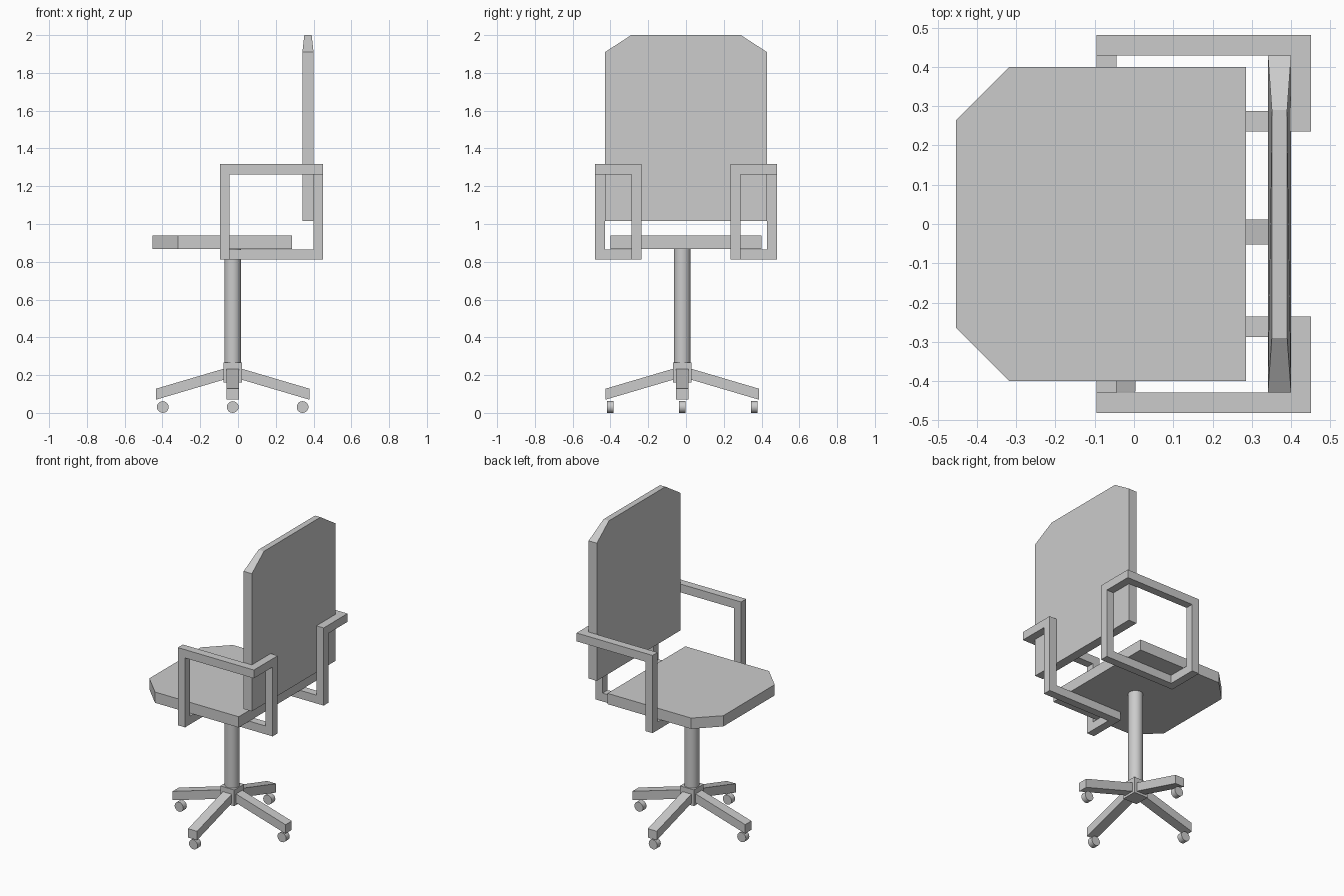
import bpy, bmesh, math
from mathutils import Vector, Matrix

if "Cube" in bpy.data.objects:
    bpy.data.objects.remove(bpy.data.objects["Cube"])

CX, CY = -0.028, -0.02   # centre of the pedestal


def make_object(name, bm):
    bmesh.ops.recalc_face_normals(bm, faces=bm.faces)
    mesh = bpy.data.meshes.new(name)
    bm.to_mesh(mesh)
    bm.free()
    ob = bpy.data.objects.new(name, mesh)
    bpy.context.collection.objects.link(ob)
    return ob


def prism(points, direction):
    """Extrude a flat outline along a direction."""
    bm = bmesh.new()
    face = bm.faces.new([bm.verts.new(p) for p in points])
    out = bmesh.ops.extrude_face_region(bm, geom=[face], use_keep_orig=True)
    verts = [g for g in out["geom"] if isinstance(g, bmesh.types.BMVert)]
    bmesh.ops.translate(bm, verts=verts, vec=direction)
    return bm


def cylinder(name, radius, depth, loc, sides, rot=(0, 0, 0)):
    bpy.ops.mesh.primitive_cylinder_add(vertices=sides, radius=radius, depth=depth,
                                        location=loc, rotation=rot)
    ob = bpy.context.object
    ob.name = name
    bpy.ops.object.shade_smooth_by_angle(angle=math.radians(35))
    return ob


# Seat with clipped front corners
outline = [(0.285, -0.4), (0.285, 0.4), (-0.317, 0.4),
           (-0.453, 0.264), (-0.453, -0.264), (-0.317, -0.4)]
make_object("seat", prism([(x, y, 0.868) for x, y in outline], (0, 0, 0.07)))

# Backrest with clipped top corners, thinner at the top edge
outline = [(-0.429, 1.015), (0.429, 1.015), (0.429, 1.91),
           (0.29, 2.0), (-0.29, 2.0), (-0.429, 1.91)]
bm = prism([(0.341, y, z) for y, z in outline], (0.059, 0, 0))
for v in bm.verts:
    if v.co.z > 1.95:
        v.co.x += 0.01 if v.co.x < 0.37 else -0.01
make_object("backrest", bm)

# Armrest: square bar swept along a closed path with mitred corners
path = [Vector(p) for p in [(-0.07, 0.455, 1.29), (0.425, 0.455, 1.29),
                            (0.425, 0.262, 1.29), (0.425, 0.262, 0.839),
                            (-0.07, 0.262, 0.839), (-0.07, 0.455, 0.839)]]
half = Vector((0.026, 0.026, 0.027))
bm = bmesh.new()
rings, dirs = [], []
for i, p in enumerate(path):
    d = (p - path[i - 1]).normalized()
    e = (path[(i + 1) % len(path)] - p).normalized()
    n, m = d.cross(e), d - e
    offsets = [m + n, m - n, -m - n, -m + n]
    rings.append([(o, bm.verts.new(p + o * half)) for o in offsets])
    dirs.append(e)
for i, ring in enumerate(rings):
    e, nxt = dirs[i], rings[(i + 1) % len(rings)]
    flat = lambda o: o - e * o.dot(e)
    match = [min(nxt, key=lambda r: (flat(r[0]) - flat(o)).length)[1] for o, _ in ring]
    for k in range(4):
        j = (k + 1) % 4
        bm.faces.new((ring[k][1], ring[j][1], match[j], match[k]))
arms = make_object("armrests", bm)
mirror = arms.modifiers.new("Mirror", "MIRROR")
mirror.use_axis = (False, True, False)

# Pedestal column and hub
cylinder("column", 0.044, 0.63, (CX, CY, 0.555), 32)
bm = bmesh.new()
bmesh.ops.create_cube(bm, size=1.0, matrix=Matrix.Translation((CX, CY, 0.213))
                      @ Matrix.Diagonal((0.1, 0.1, 0.105, 1)))
make_object("hub", bm)

# Four sloping legs, each with a castor wheel
profile = [(0.04, 0.178), (0.406, 0.07), (0.406, 0.128), (0.04, 0.236)]
for i in range(4):
    turn = Matrix.Rotation(i * math.pi / 2, 4, "Z")
    bm = prism([(r, -0.032, z) for r, z in profile], (0, 0.064, 0))
    leg = make_object(f"base_leg_{i + 1}", bm)
    leg.matrix_world = Matrix.Translation((CX, CY, 0)) @ turn
    spot = Vector((CX, CY, 0.031)) + turn @ Vector((0.37 if i % 2 == 0 else 0.381, 0, 0))
    cylinder(f"castor_{i + 1}", 0.031, 0.036, spot, 20, (math.pi / 2, 0, 0))
